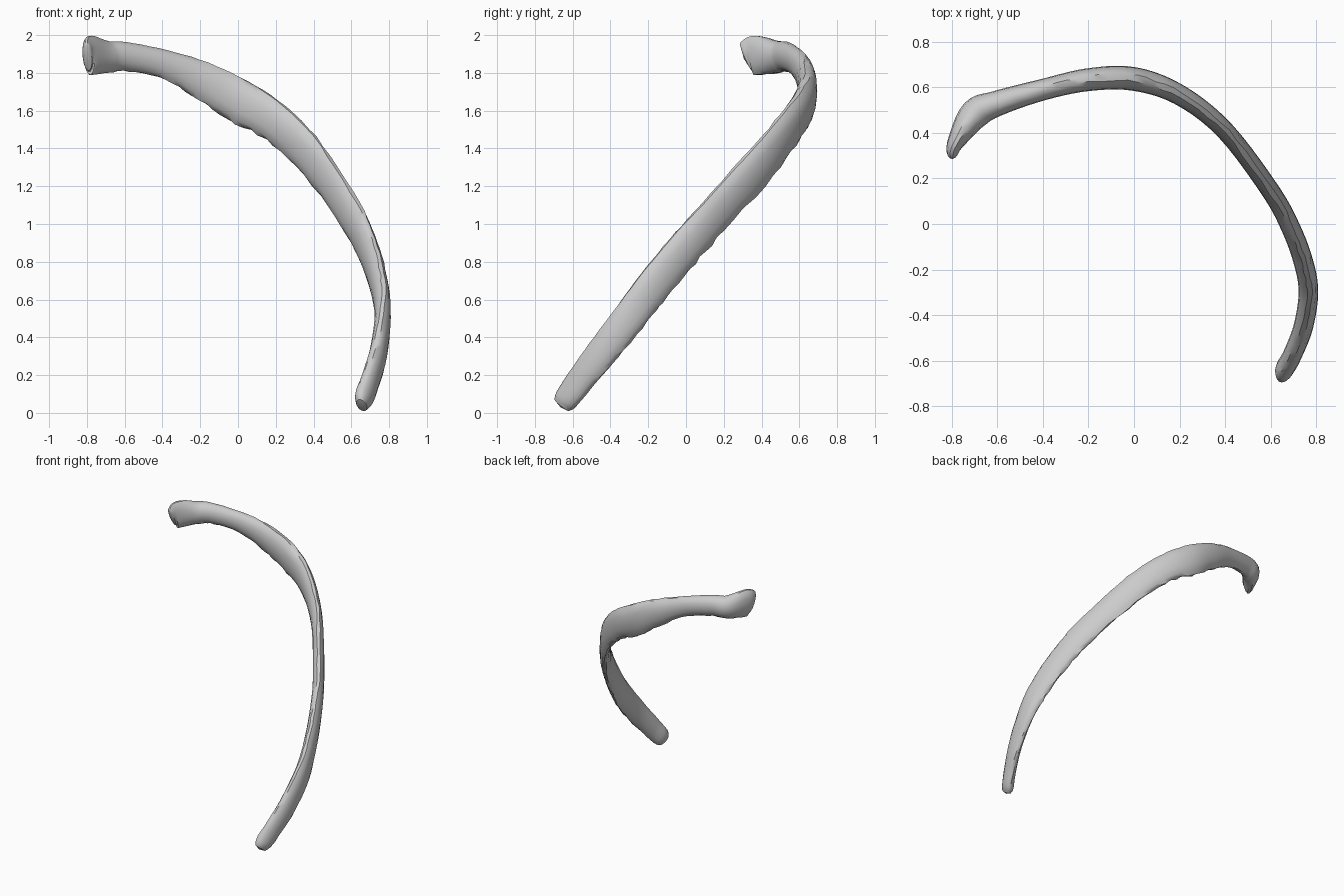
import bpy, bmesh, math, random
from mathutils import Vector

cube = bpy.data.objects.get("Cube")
if cube:
    bpy.data.objects.remove(cube)
random.seed(4)

bone = bpy.data.materials.new("bone_grey")
bone.use_nodes = True
bone.diffuse_color = (0.6, 0.6, 0.6, 1)
bone.node_tree.nodes["Principled BSDF"].inputs["Base Color"].default_value = (0.6, 0.6, 0.6, 1)

# Stations from the head to the sternal end: x, y, z, half height, half thickness
STATIONS = [
    (-0.797, 0.317, 1.88, 0.075, 0.024),
    (-0.782, 0.36, 1.893, 0.106, 0.038),
    (-0.70, 0.482, 1.884, 0.087, 0.066),
    (-0.60, 0.53, 1.887, 0.078, 0.056),
    (-0.40, 0.59, 1.85, 0.076, 0.047),
    (-0.20, 0.634, 1.768, 0.098, 0.05),
    (0.00, 0.637, 1.656, 0.115, 0.052),
    (0.20, 0.567, 1.535, 0.106, 0.045),
    (0.40, 0.41, 1.335, 0.104, 0.041),
    (0.60, 0.145, 1.04, 0.1, 0.041),
    (0.69, -0.02, 0.855, 0.097, 0.042),
    (0.745, -0.17, 0.675, 0.094, 0.043),
    (0.766, -0.30, 0.505, 0.089, 0.043),
    (0.744, -0.45, 0.315, 0.083, 0.043),
    (0.698, -0.57, 0.16, 0.075, 0.042),
    (0.665, -0.632, 0.075, 0.068, 0.042),
    (0.655, -0.658, 0.04, 0.05, 0.028),
]
STEPS = 5
SIDES = 14


def spline(a, b, c, d, t):
    """Smooth interpolation between b and c."""
    return [0.5 * (2 * q + (r - p) * t + (2 * p - 5 * q + 4 * r - s) * t ** 2
                   + (3 * q - p - 3 * r + s) * t ** 3)
            for p, q, r, s in zip(a, b, c, d)]


# Smooth path through the stations
path = []
last = len(STATIONS) - 1
for i in range(last):
    four = [STATIONS[max(0, min(last, i + k))] for k in (-1, 0, 1, 2)]
    path += [spline(*four, s / STEPS) for s in range(STEPS)]
path.append(STATIONS[-1])
centres = [Vector(p[:3]) for p in path]

# Sweep a flattened section with rough upper and lower edges along the path
bm = bmesh.new()
rings = []
for i, p in enumerate(path):
    tangent = (centres[min(i + 1, len(path) - 1)] - centres[max(i - 1, 0)]).normalized()
    outward = Vector((-tangent.y, tangent.x, 0)).normalized()
    upward = tangent.cross(outward).normalized()
    if upward.z < 0:
        upward.negate()
    body = math.sin(math.pi * i / (len(path) - 1))
    ring = []
    for k in range(SIDES):
        angle = 2 * math.pi * k / SIDES
        across, height = math.cos(angle), math.sin(angle)
        across *= 1 + 0.1 * body * height
        edge = height ** 4 * body
        if height > 0:
            across += edge * random.uniform(-0.12, 0.12)
            edge *= 0.3
        height += edge * random.uniform(-0.09, 0.07)
        ring.append(bm.verts.new(centres[i] + outward * across * p[4] + upward * height * p[3]))
    rings.append(ring)

for a, b in zip(rings, rings[1:]):
    for k in range(SIDES):
        n = (k + 1) % SIDES
        bm.faces.new((a[k], a[n], b[n], b[k]))

# Slightly domed ends
for ring, end, inner in ((rings[0], centres[0], centres[1]),
                         (rings[-1], centres[-1], centres[-2])):
    tip = bm.verts.new(end + (end - inner).normalized() * 0.012)
    for k in range(SIDES):
        bm.faces.new((ring[k], ring[(k + 1) % SIDES], tip))

bmesh.ops.recalc_face_normals(bm, faces=bm.faces)
mesh = bpy.data.meshes.new("rib_bone")
bm.to_mesh(mesh)
bm.free()
mesh.materials.append(bone)
rib = bpy.data.objects.new("rib_bone", mesh)
bpy.context.collection.objects.link(rib)

bpy.context.view_layer.objects.active = rib
rib.select_set(True)
bpy.ops.object.shade_smooth_by_angle(angle=math.radians(40))
